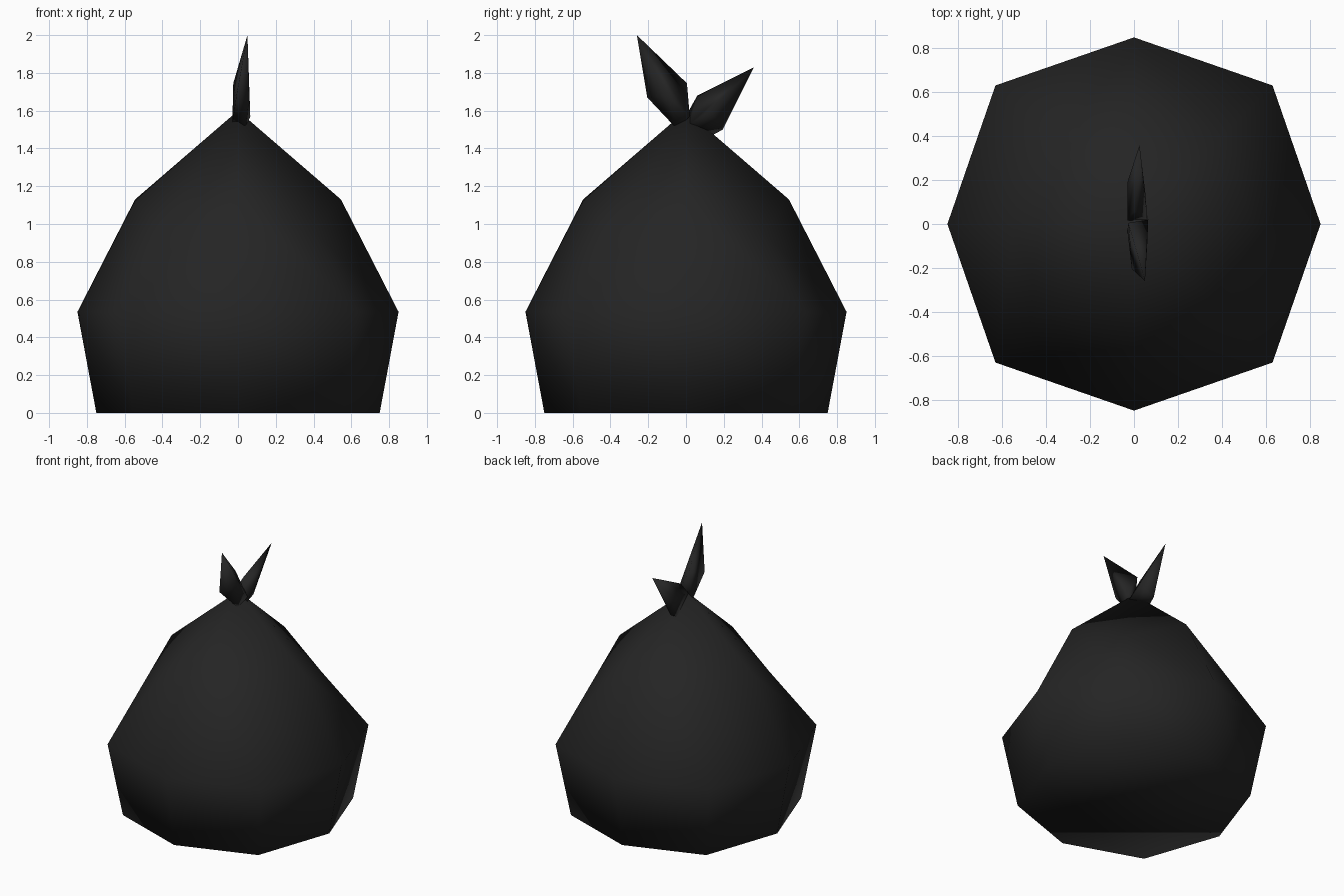
import bpy, bmesh
from math import cos, sin, pi

cube = bpy.data.objects.get("Cube")
if cube:
    bpy.data.objects.remove(cube)

SIDES = 8
CORNER = 1.05  # diagonal corners bulge slightly outward

black = bpy.data.materials.new("black_plastic")
black.use_nodes = True
colour = (0.018, 0.018, 0.018, 1)
black.diffuse_color = colour
bsdf = next(n for n in black.node_tree.nodes if n.type == "BSDF_PRINCIPLED")
bsdf.inputs["Base Color"].default_value = colour
bsdf.inputs["Roughness"].default_value = 0.6


def finish(name, bm):
    bmesh.ops.recalc_face_normals(bm, faces=bm.faces[:])
    for face in bm.faces:
        face.smooth = True
    mesh = bpy.data.meshes.new(name)
    bm.to_mesh(mesh)
    bm.free()
    mesh.materials.append(black)
    obj = bpy.data.objects.new(name, mesh)
    bpy.context.collection.objects.link(obj)
    return obj


def ring(bm, radius, z, corner_z):
    verts = []
    for i in range(SIDES):
        a = 2 * pi * i / SIDES
        r = radius * (CORNER if i % 2 else 1)
        verts.append(bm.verts.new((r * cos(a), r * sin(a), corner_z if i % 2 else z)))
    return verts


# Sack body: three rings closed by a flat base and a gathered point
bm = bmesh.new()
rings = [ring(bm, *spec) for spec in
         ((0.75, 0, 0), (0.85, 0.535, 0.535), (0.545, 1.13, 0.955))]
apex = bm.verts.new((0, 0, 1.6))
bm.faces.new(rings[0][::-1])
for i in range(SIDES):
    j = (i + 1) % SIDES
    for low, high in zip(rings, rings[1:]):
        bm.faces.new((low[i], low[j], high[i]))
        bm.faces.new((low[j], high[j], high[i]))
    bm.faces.new((rings[-1][i], rings[-1][j], apex))
finish("bag_body", bm)


# Knot ears: faceted pointed leaves
def ear(name, points):
    bm = bmesh.new()
    for p in points:
        bm.verts.new(p)
    hull = bmesh.ops.convex_hull(bm, input=bm.verts[:])
    loose = [v for v in bm.verts if not v.link_faces]
    bmesh.ops.delete(bm, geom=loose, context="VERTS")
    return finish(name, bm)


ear("front_knot_ear", [
    (0.05, -0.26, 2.0),       # tip
    (-0.01, -0.205, 1.67),    # outer edge
    (-0.025, 0.005, 1.745),   # inner edge
    (0.06, -0.1, 1.68),       # side ridge
    (0.04, -0.045, 1.5), (-0.03, -0.03, 1.53), (0.065, 0.02, 1.57),  # base
])
ear("back_knot_ear", [
    (0.025, 0.36, 1.83),      # tip
    (0, 0.06, 1.68),          # inner edge
    (-0.01, 0.195, 1.5),      # outer edge
    (0.053, 0.13, 1.6), (-0.03, 0.19, 1.62),  # side ridges
    (-0.02, 0.14, 1.47), (0.06, 0.02, 1.53), (-0.03, 0.015, 1.6),    # base
])
